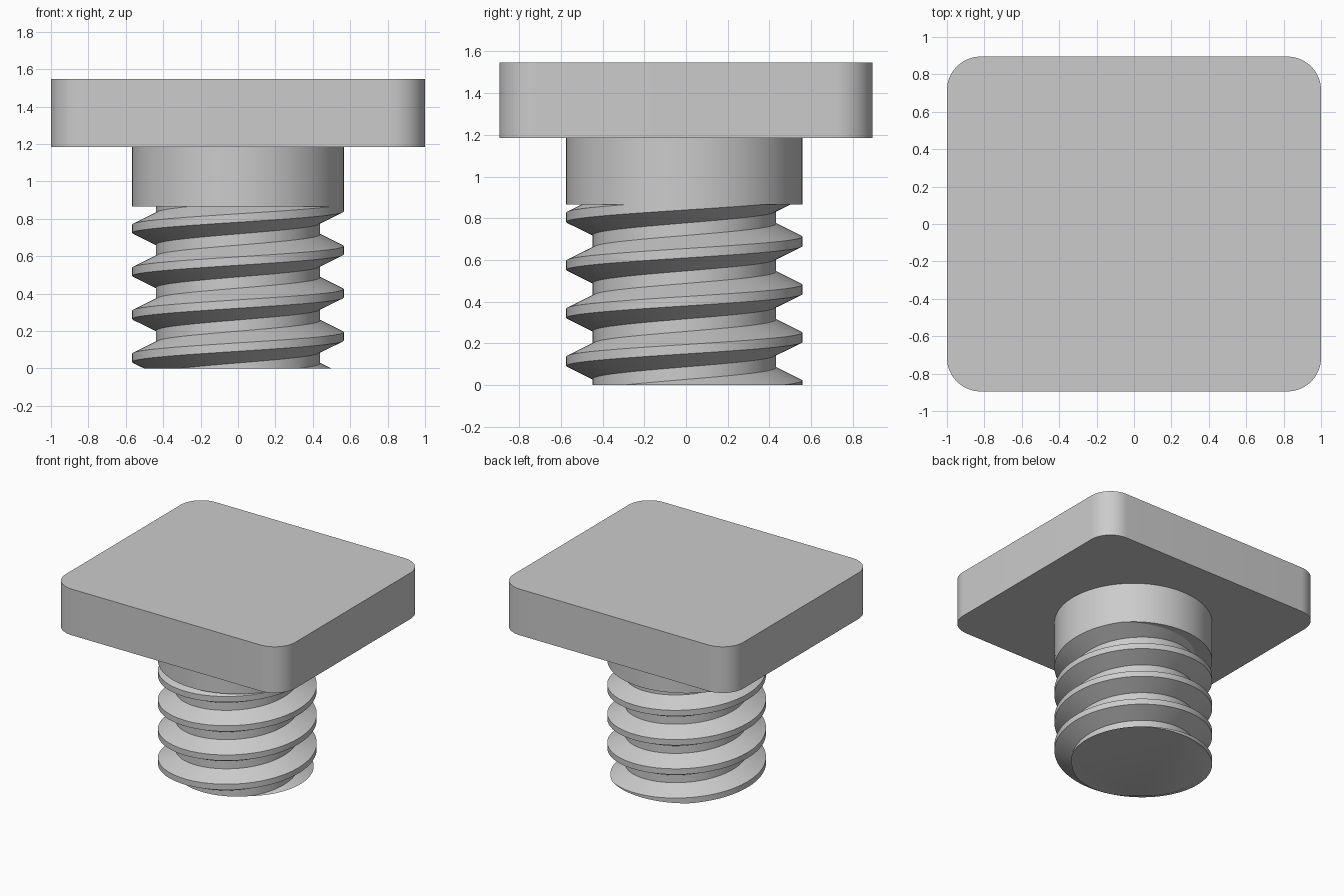
import bpy, bmesh, math
from mathutils import Vector, Matrix

cube = bpy.data.objects.get("Cube")
if cube:
    bpy.data.objects.remove(cube, do_unlink=True)

grey = bpy.data.materials.new("light_grey")
grey.use_nodes = True
grey.diffuse_color = (0.6, 0.6, 0.6, 1)
grey.node_tree.nodes["Principled BSDF"].inputs["Base Color"].default_value = (0.6, 0.6, 0.6, 1)

SEGMENTS = 96
AXIS = Vector((0, -0.008, 0))
CREST, ROOT = 0.566, 0.439
PITCH, CREST_FLAT, ROOT_FLAT = 0.23, 0.045, 0.06
COLLAR_Z, PLATE_Z, TOP_Z = 0.866, 1.184, 1.547


def finish(name, bm):
    bmesh.ops.recalc_face_normals(bm, faces=bm.faces)
    mesh = bpy.data.meshes.new(name)
    bm.to_mesh(mesh)
    bm.free()
    mesh.materials.append(grey)
    obj = bpy.data.objects.new(name, mesh)
    bpy.context.collection.objects.link(obj)
    bpy.ops.object.select_all(action='DESELECT')
    obj.select_set(True)
    bpy.context.view_layer.objects.active = obj
    bpy.ops.object.shade_smooth_by_angle(angle=math.radians(30))
    return obj


# Square head plate with rounded vertical corners
bm = bmesh.new()
size = Vector((2, 1.79, TOP_Z - PLATE_Z))
centre = Matrix.Translation((0, 0, (TOP_Z + PLATE_Z) / 2))
bmesh.ops.create_cube(bm, size=1, matrix=centre @ Matrix.Diagonal(size).to_4x4())
uprights = [e for e in bm.edges if abs(e.verts[0].co.z - e.verts[1].co.z) > 0.1]
bmesh.ops.bevel(bm, geom=uprights, offset=0.18, segments=16, profile=0.5, affect='EDGES')
finish("head_plate", bm)

# Plain round collar under the plate
bm = bmesh.new()
bmesh.ops.create_cone(bm, cap_ends=True, segments=SEGMENTS, radius1=CREST, radius2=CREST,
                      depth=PLATE_Z - COLLAR_Z,
                      matrix=Matrix.Translation(AXIS + Vector((0, 0, (PLATE_Z + COLLAR_Z) / 2))))
finish("collar", bm)

# Right-handed thread: one pitch of the profile swept along a helix
bm = bmesh.new()
start = 0.172 - 2 * PITCH
half_crest, half_root = CREST_FLAT / 2, ROOT_FLAT / 2
profile = [(CREST, -half_crest), (CREST, half_crest),
           (ROOT, PITCH / 2 - half_root), (ROOT, PITCH / 2 + half_root),
           (CREST, PITCH - half_crest)]
verts = [bm.verts.new(AXIS + Vector((r, 0, start + z))) for r, z in profile]
edges = [bm.edges.new(pair) for pair in zip(verts, verts[1:])]
turns = 6
bmesh.ops.spin(bm, geom=verts + edges, cent=AXIS, axis=(0, 0, 1),
               angle=math.tau * turns, steps=SEGMENTS * turns,
               dvec=(0, 0, PITCH / SEGMENTS), use_duplicate=False)
bmesh.ops.remove_doubles(bm, verts=bm.verts, dist=0.0005)

# Trim the thread flat at the foot and at the collar, then close the foot
for z, direction in ((COLLAR_Z, 1), (0, -1)):
    bmesh.ops.bisect_plane(bm, geom=bm.verts[:] + bm.edges[:] + bm.faces[:], dist=0.00001,
                           plane_co=(0, 0, z), plane_no=(0, 0, direction), clear_outer=True)
foot = [e for e in bm.edges if e.is_boundary and all(abs(v.co.z) < 0.0001 for v in e.verts)]
bmesh.ops.contextual_create(bm, geom=foot)
finish("threaded_shank", bm)
